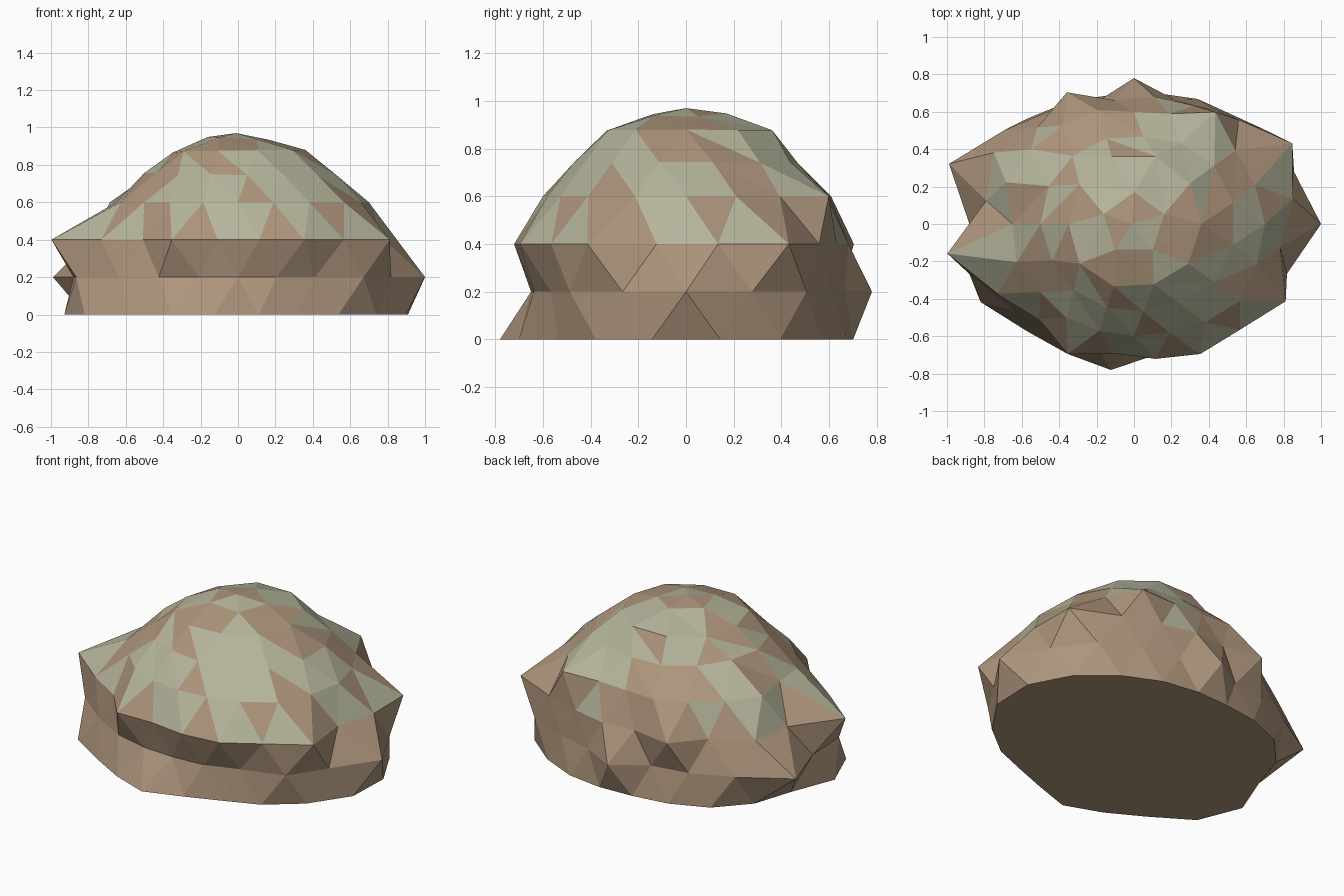
import bpy, bmesh, math, random

if "Cube" in bpy.data.objects:
    bpy.data.objects.remove(bpy.data.objects["Cube"])

random.seed(4)


def material(name, color):
    m = bpy.data.materials.new(name)
    m.diffuse_color = (*color, 1)
    m.use_nodes = True
    m.node_tree.nodes["Principled BSDF"].inputs["Base Color"].default_value = m.diffuse_color
    return m


# Each ring: height, angle offset in degrees, radius at evenly spaced angles
RINGS = [
    (0.0, 9, [.92, .87, .80, .75, .71, .70, .74, .80, .83, .83,
              .94, .92, .81, .78, .79, .71, .70, .76, .83, .91]),
    (0.2, 0, [1.0, .90, .86, .75, .70, .78, .68, .75, .855, 1.04,
              .88, .91, .79, .72, .67, .65, .67, .70, .83, .86]),
    (0.4, 9, [.86, .95, .79, .71, .69, .67, .79, .73, .84, .80,
              1.01, .82, .72, .78, .70, .73, .78, .80, .91, .79]),
    (0.6, 0, [.70, .68, .67, .74, .62, .60, .64, .65, .68, .72,
              .65, .66, .62, .62, .60, .60, .61, .65, .70, .69]),
    (0.75, 12, [.54, .53, .50, .47, .48, .49, .50, .50,
                .48, .48, .47, .47, .49, .53, .54]),
    (0.87, 0, [.36, .37, .38, .38, .36, .35, .36, .35, .34, .36]),
    (0.945, 18, [.17, .17, .17, .17, .17]),
]


def bridge(bm, a, b, off_a, off_b):
    """Triangulate between two closed rings, following their angles."""
    na, nb = len(a), len(b)
    i = j = 0
    while i < na or j < nb:
        next_a = off_a + 360 * (i + 1) / na
        next_b = off_b + 360 * (j + 1) / nb
        if j == nb or (i < na and next_a <= next_b):
            bm.faces.new((a[i % na], a[(i + 1) % na], b[j % nb]))
            i += 1
        else:
            bm.faces.new((a[i % na], b[(j + 1) % nb], b[j % nb]))
            j += 1


# Rock: stacked irregular rings closed by a crown and a flat base
bm = bmesh.new()
loops = []
for z, off, radii in RINGS:
    ring = []
    for k, r in enumerate(radii):
        t = math.radians(off + 360 * k / len(radii))
        dz = random.uniform(-.012, .012) if z > .7 else 0
        ring.append(bm.verts.new((r * math.cos(t), r * math.sin(t), z + dz)))
    loops.append(ring)
for k in range(len(RINGS) - 1):
    bridge(bm, loops[k], loops[k + 1], RINGS[k][1], RINGS[k + 1][1])
top = bm.verts.new((-.01, 0, .97))
crown = loops[-1]
for k in range(len(crown)):
    bm.faces.new((crown[k], crown[(k + 1) % len(crown)], top))
bm.faces.new(loops[0][::-1])
bmesh.ops.recalc_face_normals(bm, faces=bm.faces)

# Lichen: scattered facets on the upper slopes
for f in bm.faces:
    if f.calc_center_median().z > .44 and f.normal.z > .3 and random.random() < .47:
        f.material_index = 1

mesh = bpy.data.meshes.new("rock")
bm.to_mesh(mesh)
bm.free()
mesh.materials.append(material("stone", (.42, .30, .20)))
mesh.materials.append(material("lichen", (.46, .46, .33)))
rock = bpy.data.objects.new("rock", mesh)
bpy.context.collection.objects.link(rock)
